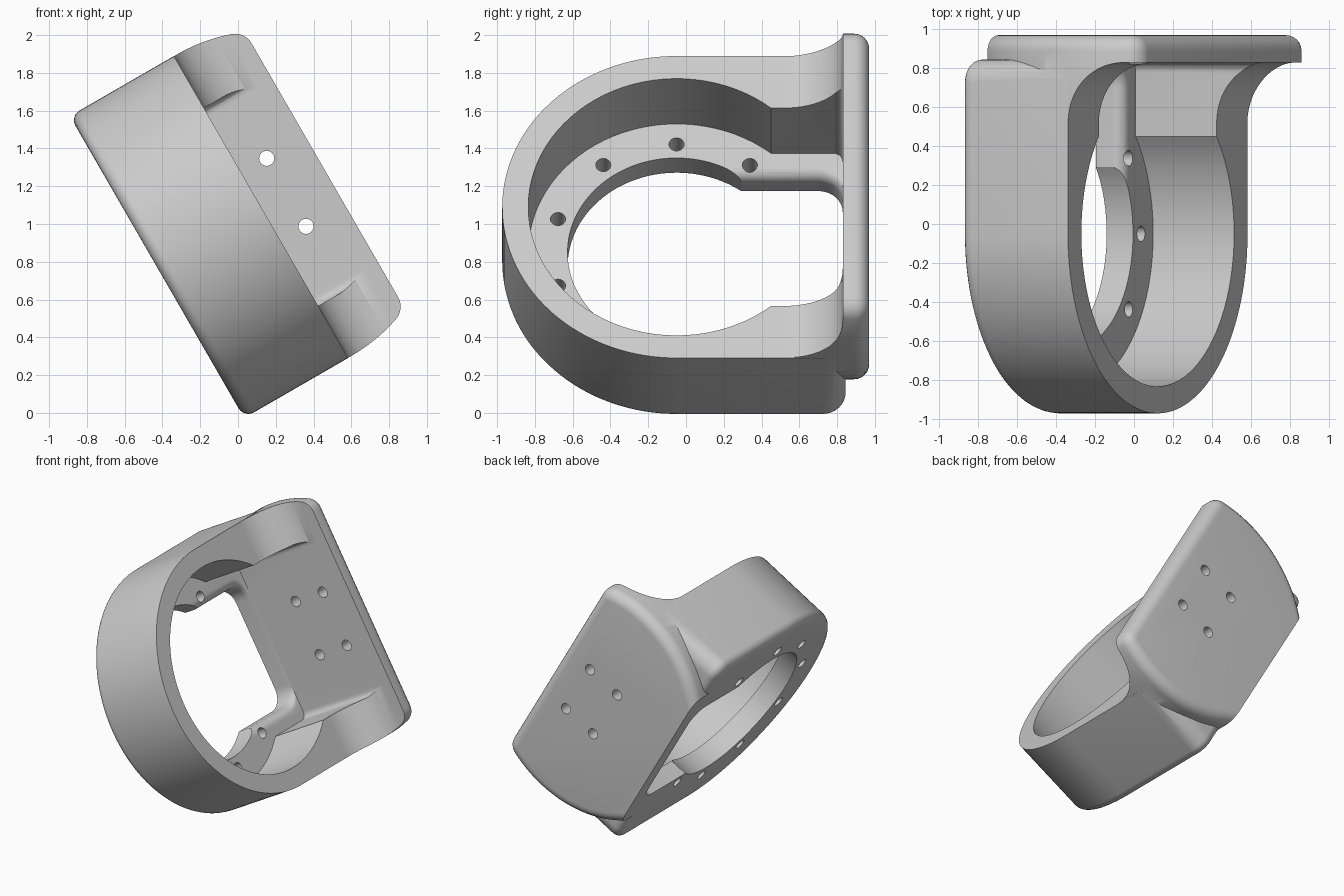
import bpy, bmesh
from math import sin, cos, asin, acos, pi, sqrt, radians
from mathutils import Matrix, Vector

cube = bpy.data.objects.get("Cube")
if cube:
    bpy.data.objects.remove(cube, do_unlink=True)

BOTTOM, FLOOR, RIM, TOP = -0.486, -0.33, 0.15, 0.54   # levels along the ring axis
RING_Y = -0.05                                        # ring centre
FACE_Y, BACK_Y = 0.83, 0.97                           # plate front and back
DISC_R, DISC_Z = 0.922, 0.17                          # round outline of the plate


def arc(cx, cy, r, start, end, steps):
    return [(cx + r * cos(start + (end - start) * i / steps),
             cy + r * sin(start + (end - start) * i / steps)) for i in range(steps + 1)]


def keyhole(radius, half, end, corner):
    """Circle that runs into a straight-sided slot with rounded end corners."""
    a = acos(half / radius)
    pts = arc(0, RING_Y, radius, pi - a, 2 * pi + a, 64)
    pts += arc(half - corner, end - corner, corner, 0, pi / 2, 8)
    pts += arc(corner - half, end - corner, corner, pi / 2, pi, 8)
    return pts


AXES = {"x": lambda a, b, h: (h, a, b),
        "y": lambda a, b, h: (a, h, b),
        "z": lambda a, b, h: (a, b, h)}


def make_object(name, bm):
    mesh = bpy.data.meshes.new(name)
    bm.to_mesh(mesh)
    bm.free()
    obj = bpy.data.objects.new(name, mesh)
    bpy.context.collection.objects.link(obj)
    return obj


def loft(name, sections, axis, bevel=None, width=0):
    """Skin (profile, height) sections and round the edges picked by bevel."""
    bm = bmesh.new()
    place = AXES[axis]
    rings = [[bm.verts.new(place(a, b, h)) for a, b in pts] for pts, h in sections]
    bm.faces.new(rings[0])
    bm.faces.new(rings[-1])
    for low, high in zip(rings, rings[1:]):
        for i in range(len(low)):
            j = (i + 1) % len(low)
            bm.faces.new((low[i], low[j], high[j], high[i]))
    bmesh.ops.remove_doubles(bm, verts=bm.verts, dist=0.0005)
    bmesh.ops.recalc_face_normals(bm, faces=bm.faces)
    if bevel:
        edges = [e for e in bm.edges if bevel(e.verts[0].co, e.verts[1].co)]
        bmesh.ops.bevel(bm, geom=edges, offset=width, offset_type="OFFSET",
                        segments=6, profile=0.5, affect="EDGES")
    return make_object(name, bm)


def prism(name, pts, lo, hi, axis, bevel=None, width=0):
    return loft(name, [(pts, lo), (pts, hi)], axis, bevel, width)


def combine(target, tool, operation):
    mod = target.modifiers.new(operation.title(), "BOOLEAN")
    mod.operation, mod.solver, mod.object = operation, "EXACT", tool
    bpy.context.view_layer.objects.active = target
    bpy.ops.object.modifier_apply(modifier=mod.name)
    bpy.data.objects.remove(tool, do_unlink=True)


def near(value, level):
    return abs(value - level) < 0.001


# Ring body with a rounded lower rim
ring = prism("ring_bracket", keyhole(0.923, 0.9229, 0.845, 0.12), BOTTOM, RIM, "z",
             lambda p, q: near(p.z, BOTTOM) and near(q.z, BOTTOM), 0.06)

# Mounting plate, thick at first: bulged ends, rounded top corners and back edges
C = 0.1
rise, reach = TOP - C - DISC_Z, DISC_R - C
turn = asin(rise / reach)
side = arc(0, DISC_Z, DISC_R, asin((BOTTOM - DISC_Z) / DISC_R), turn, 20)
side += arc(sqrt(reach ** 2 - rise ** 2), TOP - C, C, turn, pi / 2, 6)[1:]
outline = side + [(-x, z) for x, z in reversed(side)]
plate = prism("mounting_plate", outline, 0.5, BACK_Y, "y",
              lambda p, q: near(p.y, BACK_Y) and near(q.y, BACK_Y)
              and not (near(p.z, BOTTOM) and near(q.z, BOTTOM)), 0.08)

# Sweep between the ring rim and the plate face
R = 0.31
sweep = arc(FACE_Y - R, RIM + R, R, -pi / 2, 0, 14)
sweep = [(0.2, RIM)] + sweep + [(FACE_Y, 1), (0.2, 1)]
combine(plate, prism("sweep_cutter", sweep, -2, 2, "x"), "DIFFERENCE")
combine(ring, plate, "UNION")

# Pocket above the inner flange
combine(ring, prism("pocket_cutter", keyhole(0.785, 0.605, FACE_Y, 0.05), FLOOR, 1, "z"),
        "DIFFERENCE")

# Opening through the flange, its straight sides rounded over at the top
E = 0.06
levels = [(0.465, -1)]
levels += [(0.465 + E - E * cos(t), FLOOR - E + E * sin(t))
           for t in (pi / 2 * i / 6 for i in range(7))]
levels.append((0.465 + E, 0))
combine(ring, loft("opening_cutter", [(keyhole(0.577, half, FACE_Y, 0.13), z)
                                      for half, z in levels], "z"), "DIFFERENCE")

# Screw holes: eight around the flange, four in the plate
bm = bmesh.new()


def drill(position, rotation):
    bmesh.ops.create_cone(bm, cap_ends=True, segments=24, radius1=0.04, radius2=0.04,
                          depth=0.4, matrix=Matrix.Translation(position) @ rotation)


for k in range(10):
    if k not in (2, 3):
        t = radians(36 * k)
        drill(Vector((0.66 * cos(t), RING_Y + 0.66 * sin(t), -0.41)), Matrix())
for x in (-0.208, 0.208):
    for dz in (-0.135, 0.135):
        drill(Vector((x, 0.9, DISC_Z + dz)), Matrix.Rotation(pi / 2, 4, "X"))
combine(ring, make_object("screw_hole_cutter", bm), "DIFFERENCE")

# Tilt the bracket and shade it
ring.data.transform(Matrix.Translation((-0.008, 0, 1.015)) @ Matrix.Rotation(radians(60), 4, "Y"))
bpy.ops.object.select_all(action="DESELECT")
ring.select_set(True)
bpy.context.view_layer.objects.active = ring
bpy.ops.object.shade_smooth_by_angle(angle=radians(30))
